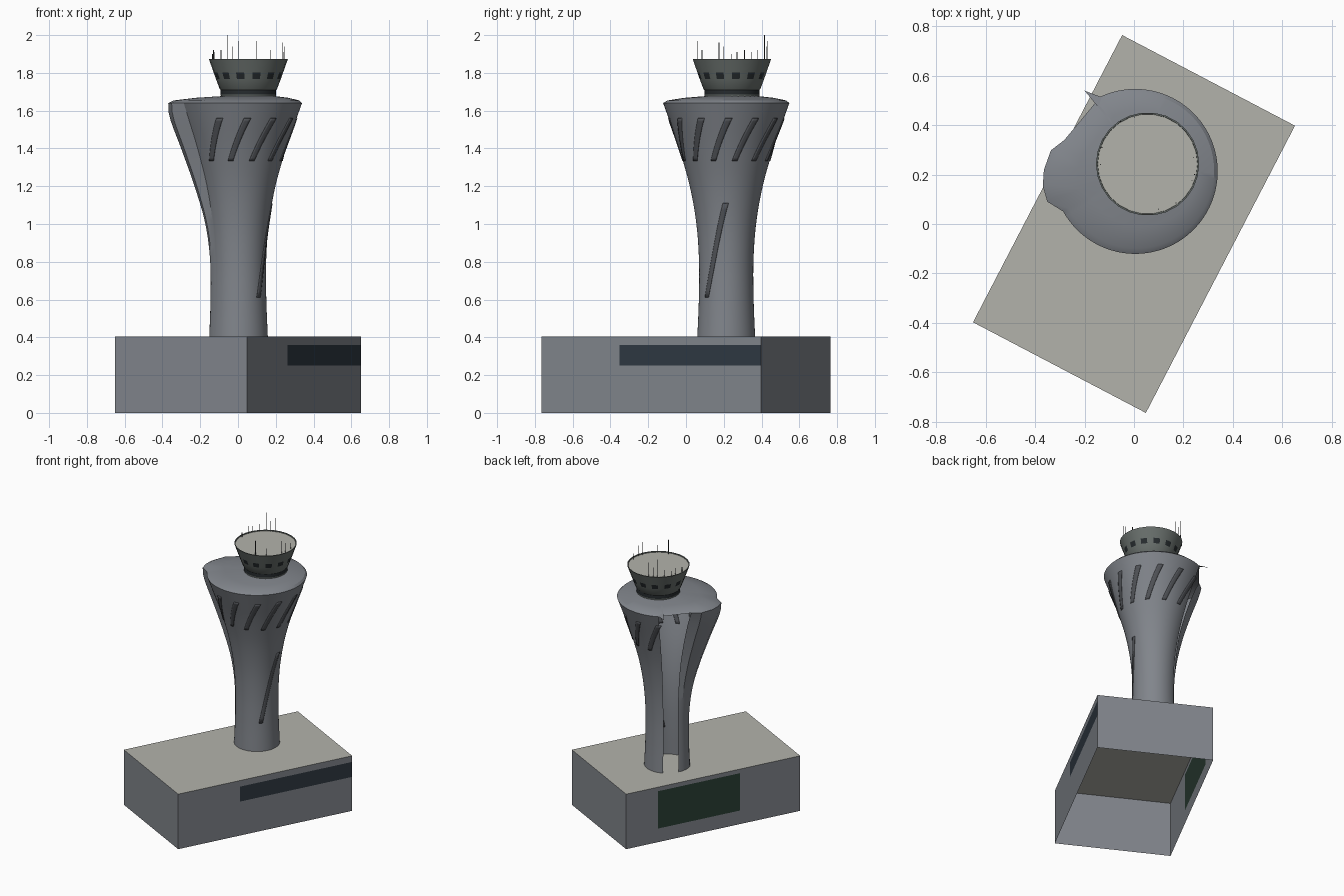
import bpy, bmesh, math
from mathutils import Vector

if "Cube" in bpy.data.objects:
    bpy.data.objects.remove(bpy.data.objects["Cube"], do_unlink=True)


def material(name, r, g, b):
    m = bpy.data.materials.new(name)
    m.use_nodes = True
    m.diffuse_color = (r, g, b, 1)
    m.node_tree.nodes["Principled BSDF"].inputs["Base Color"].default_value = (r, g, b, 1)
    return m


CONCRETE = material("blue grey concrete", .22, .235, .26)
ROOF = material("pale roof", .45, .45, .41)
CAB = material("green grey metal", .14, .16, .15)
GLASS = material("dark glass", .02, .025, .028)
STRIP = material("blue window strip", .028, .04, .055)
DOOR = material("dark green door", .024, .05, .035)
SLIT = material("grey slit glass", .08, .085, .095)
MAST = material("mast grey", .06, .065, .065)


def build(name, verts, faces, mats, smooth=False, index=None):
    me = bpy.data.meshes.new(name)
    me.from_pydata([tuple(v) for v in verts], [], faces)
    for m in mats:
        me.materials.append(m)
    for i, p in enumerate(me.polygons):
        p.material_index = index[i] if index else 0
    ob = bpy.data.objects.new(name, me)
    bpy.context.collection.objects.link(ob)
    if smooth:
        bpy.ops.object.select_all(action='DESELECT')
        ob.select_set(True)
        bpy.context.view_layer.objects.active = ob
        bpy.ops.object.shade_smooth_by_angle(angle=math.radians(30))
    return ob


def strips(rows, cols, closed):
    """Quads joining successive rows of equal length."""
    span = cols if closed else cols - 1
    return [(r * cols + c, r * cols + (c + 1) % cols,
             (r + 1) * cols + (c + 1) % cols, (r + 1) * cols + c)
            for r in range(rows - 1) for c in range(span)]


def sample(table, x, smooth=True):
    """Value of a table of (x, y) points, rounded between them."""
    x = min(max(x, table[0][0]), table[-1][0])
    i = next(k for k in range(len(table) - 1) if x <= table[k + 1][0])
    (x0, y0), (x1, y1) = table[i], table[i + 1]
    t = (x - x0) / (x1 - x0)
    if not smooth:
        return y0 + (y1 - y0) * t
    a, b = table[max(i - 1, 0)], table[min(i + 2, len(table) - 1)]
    m0 = (y1 - a[1]) / (x1 - a[0]) * (x1 - x0)
    m1 = (b[1] - y0) / (b[0] - x0) * (x1 - x0)
    return ((2*t**3 - 3*t**2 + 1) * y0 + (t**3 - 2*t**2 + t) * m0
            + (3*t**2 - 2*t**3) * y1 + (t**3 - t**2) * m1)


# Base building: thin walls, open underneath, with cut window and door
A, B = Vector((.048, -.765, 0)), Vector((.652, .398, 0))
corners = [A, B, -A, -B]
HEIGHT = .405
openings = {0: (.355, 1, .25, .36, 1), 2: (.184, .655, .10, .375, 2)}
verts, faces, index = [], [], []
for k in range(4):
    p, q = corners[k], corners[(k + 1) % 4]
    u0, u1, z0, z1, mat = openings.get(k, (0, 1, 0, HEIGHT, 0))
    us, zs = sorted({0, u0, u1, 1}), sorted({0, z0, z1, HEIGHT})
    for ua, ub in zip(us, us[1:]):
        for za, zb in zip(zs, zs[1:]):
            n = len(verts)
            for u, z in ((ua, za), (ub, za), (ub, zb), (ua, zb)):
                verts.append(p.lerp(q, u) + Vector((0, 0, z)))
            faces.append((n, n + 1, n + 2, n + 3))
            index.append(mat if ua == u0 and za == z0 else 0)
build("base_walls", verts, faces, [CONCRETE, STRIP, DOOR], index=index)
build("base_roof", [c + Vector((0, 0, HEIGHT)) for c in corners], [(0, 1, 2, 3)], [ROOF])

# Tower shell: flared and open at the back, one end swelling into a fin
CX, CY, TOP = .005, .213, 1.64
radius_table = [(.4, .153), (.6, .145), (.8, .144), (1, .158), (1.2, .193),
                (1.4, .25), (1.55, .302), (TOP, .334)]
fin_table = [(.4, .005), (.8, .01), (1, .022), (1.2, .045), (1.4, .06), (1.57, .064), (TOP, .045)]
fin_shape = [(156, -.45), (166, .4), (179, .8), (189, 1), (199, .95), (209, 0), (475, 0)]


def shell_point(az, z, out=0):
    r = sample(radius_table, z) + sample(fin_table, z) * sample(fin_shape, az, False) + out
    a = math.radians(az)
    return Vector((CX + r * math.cos(a), CY + r * math.sin(a), z))


azimuths = [a for a, _ in fin_shape[:-1]] + [209 + 266 * i / 66 for i in range(1, 67)]
levels = [.4 + (TOP - .4) * i / 26 for i in range(27)]
cols = len(azimuths)
build("tower_shell", [shell_point(a, z) for z in levels for a in azimuths],
      strips(len(levels), cols, False), [CONCRETE], True)

# Domed lid from the shell rim up to the cab
CAB_X, CAB_Y = .055, .243
verts = []
for t, z in ((0, TOP), (.1, 1.654), (.5, 1.668), (1, 1.677)):
    for az in azimuths:
        rim = shell_point(az, TOP)
        d = (rim - Vector((CAB_X, CAB_Y, TOP))).normalized() * .14
        p = rim.lerp(Vector((CAB_X + d.x, CAB_Y + d.y, TOP)), t)
        verts.append((p.x, p.y, z))
build("tower_lid", verts, strips(4, cols, True), [CONCRETE], True)

# Pointed sliver where the lid starts
build("lid_spike", [(-.2, .54, 1.641), (-.085, .4, 1.674), (-.135, .515, 1.643)],
      [(0, 1, 2)], [CONCRETE])


# Slanted glazed slits wrapped on the shell
def slit(name, az0, az1, z0, z1, width):
    verts = []
    for i in range(15):
        t = i / 14
        for j in range(4):
            az = az0 + (az1 - az0) * t + width * (j / 3 - .5)
            verts.append(shell_point(az, z0 + (z1 - z0) * t))
    ob = build(name, verts, strips(15, 4, False), [SLIT], True)
    mod = ob.modifiers.new("thickness", 'SOLIDIFY')
    mod.thickness, mod.offset = .008, 0


for k in range(9):
    start = 231 + 28 * k
    slit(f"upper_slit_{k + 1}", start, start + 19.5, 1.335, 1.56, 7)
slit("long_slit", 315, 359, .61, 1.11, 10)

# Control cab: revolved profile, glazed band and alternating windows
SEG = 26
profile = [(.143, 1.66), (.147, 1.685), (.147, 1.71), (.152, 1.715), (.172, 1.768),
           (.184, 1.802), (.209, 1.873), (.203, 1.873), (.202, 1.867)]
verts = []
for r, z in profile:
    for s in range(SEG):
        a = math.radians(270) + (s - .5) * math.tau / SEG
        verts.append((CAB_X + r * math.cos(a), CAB_Y + r * math.sin(a), z))
faces = strips(len(profile), SEG, True)
index = []
for i in range(len(faces)):
    row, seg = divmod(i, SEG)
    index.append(1 if row == 1 or (row == 4 and seg % 2) else 0)
faces.append(tuple(range((len(profile) - 1) * SEG, len(profile) * SEG)))
index.append(2)
build("control_cab", verts, faces, [CAB, GLASS, ROOF], True, index)

# Thin masts around the cab roof
masts = [(-.135, .24, 1.9), (-.13, .31, 1.92), (-.125, .345, 1.91), (-.09, .38, 1.92),
         (-.055, .415, 2), (.002, .43, 1.97), (-.03, .425, 1.94), (.24, .27, 1.91),
         (.245, .2, 1.94), (.235, .175, 1.96), (.17, .085, 1.92), (.1, .06, 1.97)]
for k, (x, y, top) in enumerate(masts):
    bpy.ops.mesh.primitive_cylinder_add(vertices=6, radius=.0022, depth=top - 1.866,
                                        location=(x, y, (top + 1.866) / 2))
    ob = bpy.context.object
    ob.name = f"mast_{k + 1}"
    ob.data.materials.append(MAST)
